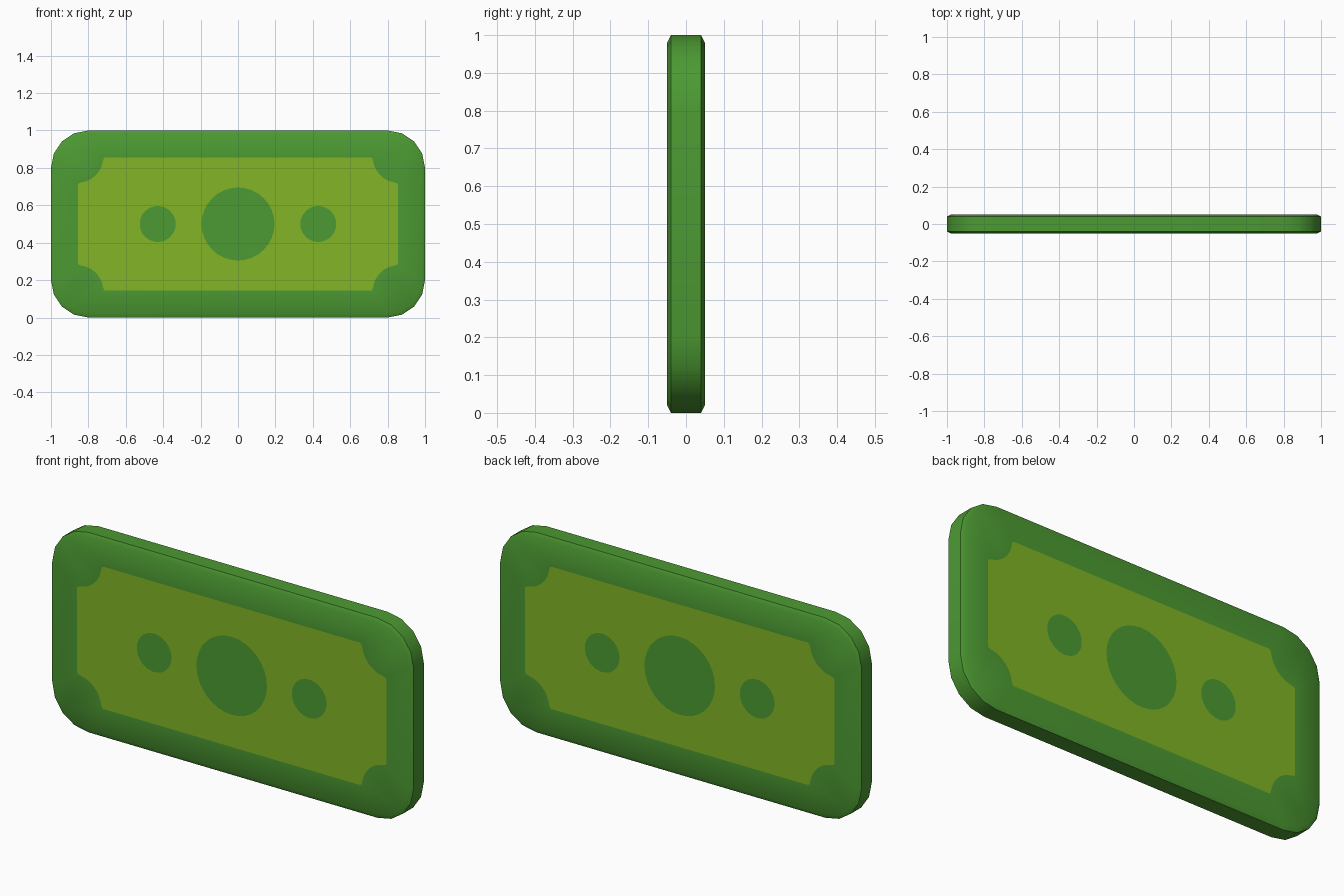
import bpy, bmesh, math

if "Cube" in bpy.data.objects:
    bpy.data.objects.remove(bpy.data.objects["Cube"])

def material(name, rgb):
    m = bpy.data.materials.new(name)
    to_lin = lambda c: ((c / 255 + 0.055) / 1.055) ** 2.4
    m.diffuse_color = (*[to_lin(c) for c in rgb], 1)
    m.use_nodes = True
    m.node_tree.nodes["Principled BSDF"].inputs["Base Color"].default_value = m.diffuse_color
    return m

CZ = 0.5  # height of the note's centre

def rounded_rect(hw, hh, r, seg=4):
    pts = []
    for i, (sx, sz) in enumerate([(1, 1), (-1, 1), (-1, -1), (1, -1)]):
        for k in range(seg + 1):
            a = math.radians(90 * i + 90 * k / seg)
            pts.append((sx * (hw - r) + r * math.cos(a), sz * (hh - r) + r * math.sin(a)))
    return pts

def circle(cx, r, n=32):
    return [(cx + r * math.cos(2 * math.pi * k / n), r * math.sin(2 * math.pi * k / n)) for k in range(n)]

def notched_panel(hw, hh, r):
    # one corner: offsets inward from the corner, from the side edge to the top edge
    end = [(0, r + .01), (.005, r + .003), (.018, r - .001)]
    arc = [(r * math.sin(math.radians(a)), r * math.cos(math.radians(a))) for a in range(18, 73, 9)]
    corner = end + arc + [(b, a) for a, b in reversed(end)]
    pts = []
    for sx, sz in [(1, 1), (-1, 1), (-1, -1), (1, -1)]:
        c = [(sx * (hw - a), sz * (hh - b)) for a, b in corner]
        pts += c if sx * sz > 0 else c[::-1]
    return pts

bm = bmesh.new()

def ring(pts, y):
    return [bm.verts.new((x, y, CZ + z)) for x, z in pts]

def edges(vs):
    out = []
    for a, b in zip(vs, vs[1:] + vs[:1]):
        out.append(bm.edges.get((a, b)) or bm.edges.new((a, b)))
    return out

def bridge(a, b):
    n = len(a)
    for i in range(n):
        j = (i + 1) % n
        bm.faces.new((a[i], a[j], b[j], b[i]))

def fill(loops, side, mat):
    es = [e for l in loops for e in edges(l)]
    res = bmesh.ops.triangle_fill(bm, edges=es, use_beauty=True, normal=(0, side, 0))
    for f in res["geom"]:
        if isinstance(f, bmesh.types.BMFace):
            f.material_index = mat

# slab rim and chamfers
outer = rounded_rect(1, .5, .2)
inner = rounded_rect(.98, .48, .18)
rings = [ring(p, y) for p, y in [(inner, -.05), (outer, -.04), (outer, .04), (inner, .05)]]
for a, b in zip(rings, rings[1:]):
    bridge(a, b)

# printed faces, front and back: border, light panel, three dots
for side, rim in ((-1, rings[0]), (1, rings[3])):
    y = .05 * side
    panel = ring(notched_panel(.856, .356, .135), y)
    dots = [ring(circle(cx, r), y) for cx, r in ((-.429, .096), (0, .195), (.429, .096))]
    fill([rim, panel], side, 0)
    fill([panel] + dots, side, 1)
    for d in dots:
        bm.faces.new(d)

bmesh.ops.recalc_face_normals(bm, faces=bm.faces[:])
me = bpy.data.meshes.new("banknote")
bm.to_mesh(me)
bm.free()
me.materials.append(material("banknote green", (76, 154, 50)))
me.materials.append(material("light panel green", (130, 181, 38)))
ob = bpy.data.objects.new("banknote", me)
bpy.context.collection.objects.link(ob)
bpy.context.view_layer.objects.active = ob
ob.select_set(True)
bpy.ops.object.shade_smooth_by_angle(angle=math.radians(30))
